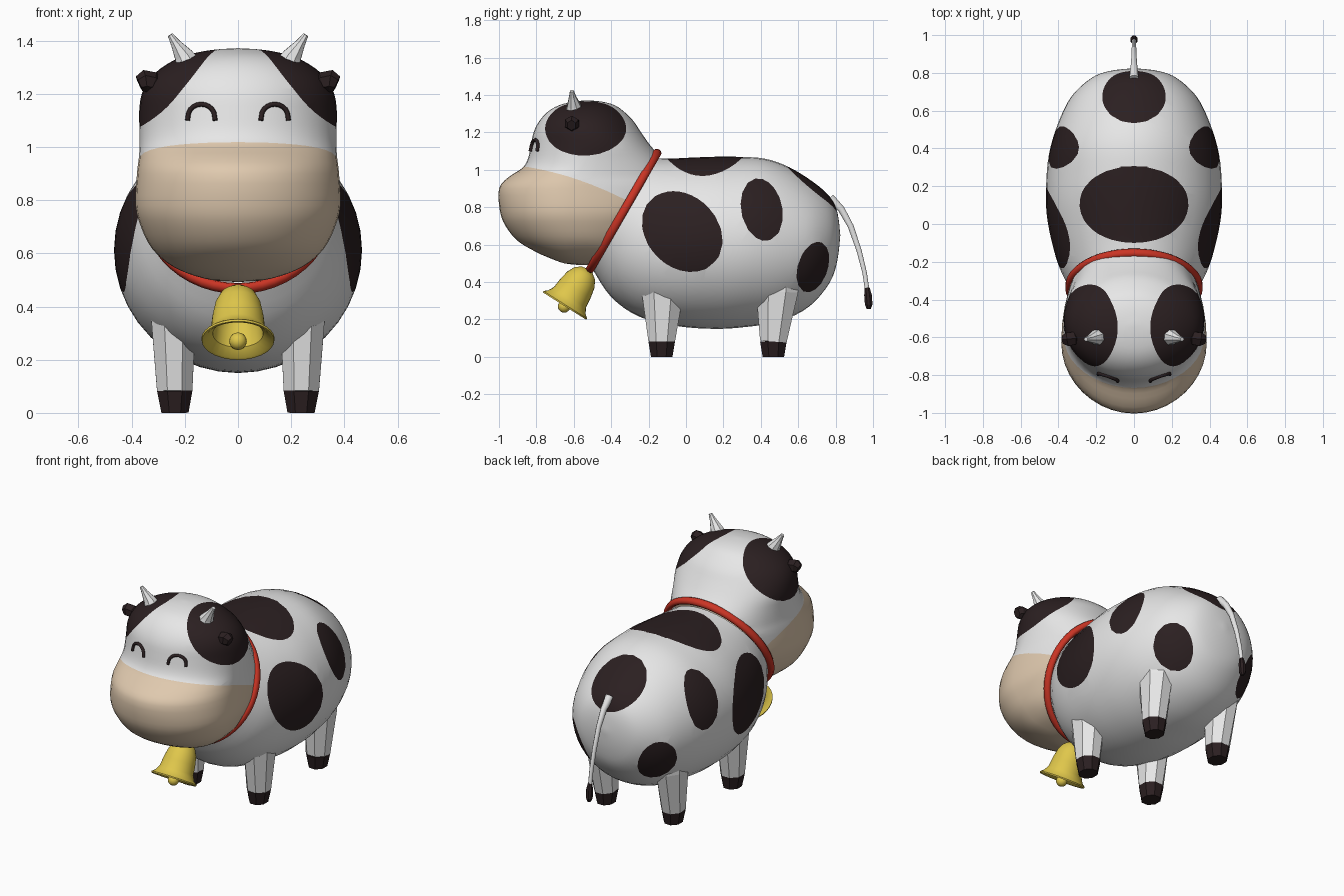
import bpy, bmesh, math
from mathutils import Vector as V

if "Cube" in bpy.data.objects:
    bpy.data.objects.remove(bpy.data.objects["Cube"])

def material(name, r, g, b):
    m = bpy.data.materials.new(name)
    m.diffuse_color = (r, g, b, 1)
    m.use_nodes = True
    m.node_tree.nodes["Principled BSDF"].inputs["Base Color"].default_value = m.diffuse_color
    return m

WHITE = material("white_hide", .86, .86, .86)
DARK = material("dark_brown", .024, .014, .015)
BEIGE = material("beige_muzzle", .74, .585, .425)
RED = material("red_collar", .60, .035, .018)
YELLOW = material("yellow_bell", .74, .57, .07)

def skin(rows, closed=False):
    """Bridge equal rings of points into a mesh, capping open ends."""
    bm = bmesh.new()
    rings = [[bm.verts.new(p) for p in r] for r in rows]
    n = len(rings[0])
    for i in range(len(rings) - (0 if closed else 1)):
        a, b = rings[i], rings[(i + 1) % len(rings)]
        for k in range(n):
            bm.faces.new((a[k], a[(k + 1) % n], b[(k + 1) % n], b[k]))
    if not closed:
        bm.faces.new(rings[0])
        bm.faces.new(rings[-1])
    bmesh.ops.remove_doubles(bm, verts=bm.verts, dist=1e-5)
    bmesh.ops.recalc_face_normals(bm, faces=bm.faces)
    return bm

def finish(bm, name, mats, angle=None):
    me = bpy.data.meshes.new(name)
    bmesh.ops.recalc_face_normals(bm, faces=bm.faces)
    bm.to_mesh(me)
    bm.free()
    for m in mats:
        me.materials.append(m)
    ob = bpy.data.objects.new(name, me)
    bpy.context.collection.objects.link(ob)
    if angle:
        bpy.ops.object.select_all(action='DESELECT')
        ob.select_set(True)
        bpy.context.view_layer.objects.active = ob
        bpy.ops.object.shade_smooth_by_angle(angle=math.radians(angle))
    return ob

def spline(keys, sub):
    """Catmull-Rom rows through the key rows."""
    out = []
    for i in range(len(keys) - 1):
        p = [keys[max(0, min(len(keys) - 1, i + k))] for k in (-1, 0, 1, 2)]
        for s in range(sub):
            t = s / sub
            out.append([.5 * (2*b + (c-a)*t + (2*a-5*b+4*c-d)*t*t + (3*b-a-3*c+d)*t**3)
                        for a, b, c, d in zip(*p)])
    return out + [list(keys[-1])]

def loft(keys, point, segs, sub=1):
    rows = spline(keys, sub) if sub > 1 else keys
    return skin([[point(r, 2 * math.pi * k / segs) for k in range(segs)] for r in rows])

def tube(path, radii, ref, sides, closed=False):
    """Sweep an ellipse (radius along ref, radius across) along a path."""
    path, ref, n, rows = [V(p) for p in path], V(ref), len(path), []
    for i, p in enumerate(path):
        nxt = path[(i + 1) % n] if closed else path[min(i + 1, n - 1)]
        prv = path[i - 1] if closed else path[max(i - 1, 0)]
        t = (nxt - prv).normalized()
        u = (ref - t * ref.dot(t)).normalized()
        w = t.cross(u)
        ru, rw = radii[i % len(radii)]
        rows.append([p + u * ru * math.cos(a) + w * rw * math.sin(a)
                     for a in [2 * math.pi * (k + .5) / sides for k in range(sides)]])
    return skin(rows, closed)

def paint(bm, f, index):
    """Cut the surface where f = 0 and colour the side with f < 0."""
    val = {v: f(v.co) for v in bm.verts}
    new = []
    for e in list(bm.edges):
        a, b = val[e.verts[0]], val[e.verts[1]]
        if a * b < 0:
            new.append(bmesh.utils.edge_split(e, e.verts[0], a / (a - b))[1])
    bmesh.ops.connect_verts(bm, verts=new)
    for face in bm.faces:
        if f(face.calc_center_median()) < 0:
            face.material_index = index

def side_spot(cy, cz, ra, rb, deg):
    c, s = math.cos(math.radians(deg)), math.sin(math.radians(deg))
    return lambda p: math.hypot(((p.y-cy)*c + (p.z-cz)*s) / ra, ((p.z-cz)*c - (p.y-cy)*s) / rb) - 1

def ball_spot(cx, cy, cz, rx, ry, rz):
    return lambda p: V(((abs(p.x)-cx)/rx, (p.y-cy)/ry, (p.z-cz)/rz)).length - 1

# body: tilted elliptical rings (top y, top z, bottom y, bottom z, half width)
body_keys = [(-.15, 1.06, -.50, .47, .33), (-.08, 1.06, -.40, .32, .385), (.02, 1.065, -.25, .215, .43),
             (.15, 1.07, -.05, .165, .462), (.27, 1.07, .15, .15, .465), (.42, 1.06, .32, .16, .45),
             (.55, 1.015, .50, .19, .405), (.68, .935, .66, .27, .335), (.77, .855, .77, .40, .23),
             (.81, .77, .81, .52, .13), (.825, .65, .825, .65, 0)]

def body_point(r, a):
    ty, tz, by, bz, w = r
    c = math.cos(a) / 2
    return V((w * math.sin(a), (ty+by)/2 + (ty-by)*c, (tz+bz)/2 + (tz-bz)*c))

bm = loft(body_keys, body_point, 40, 4)
for spot in (side_spot(-.02, .67, .24, .19, 135), side_spot(.405, .787, .17, .11, 102),
             side_spot(.678, .48, .14, .08, 72), ball_spot(0, .69, .915, .17, .19, .19),
             ball_spot(0, .103, 1.05, .30, .203, .3)):
    paint(bm, spot, 1)
finish(bm, "body", (WHITE, DARK), 60)

# head: horizontal slices (z, front y, widest y, back y, half width), cut off at the collar
head_keys = [(.492, -.58, -.55, -.50, 0), (.50, -.65, -.55, -.40, .10), (.525, -.72, -.58, -.25, .19),
             (.56, -.80, -.60, -.10, .26), (.62, -.90, -.60, -.15, .325), (.70, -.965, -.62, -.08, .365),
             (.78, -.995, -.63, -.01, .385), (.90, -1.0, -.61, 0, .38), (.96, -.95, -.58, -.05, .373),
             (1.01, -.875, -.55, -.09, .37), (1.06, -.845, -.53, -.13, .37), (1.13, -.83, -.51, -.19, .372),
             (1.20, -.815, -.52, -.24, .362), (1.26, -.785, -.53, -.28, .33), (1.31, -.74, -.53, -.33, .27),
             (1.345, -.68, -.53, -.38, .195), (1.365, -.60, -.53, -.45, .10), (1.372, -.53, -.53, -.53, 0)]

def head_point(r, a):
    z, f, m, b, w = r
    c = math.cos(a)
    return V((w * math.sin(a), m + ((b - m) if c > 0 else (m - f)) * c, z))

bm = loft(head_keys, head_point, 40, 3)
NORMAL = V((0, .866, -.5))
bmesh.ops.bisect_plane(bm, geom=bm.verts[:] + bm.edges[:] + bm.faces[:], plane_co=(0, -.333, .78),
                       plane_no=NORMAL, clear_outer=True)
paint(bm, lambda p: p.z - 1.02 + .14 * (p.y + .88) + .33 * (p.y + .88) ** 2, 1)
paint(bm, ball_spot(.30, -.54, 1.25, .28, .23, .18), 2)
finish(bm, "head", (WHITE, BEIGE, DARK), 60)

# collar
ring = []
for k in range(48):
    a = 2 * math.pi * k / 48
    ring.append((.345 * math.sin(a), -.333 + .18 * math.cos(a), .78 + .312 * math.cos(a)))
finish(tube(ring, [(.024, .02)], NORMAL, 8, True), "collar", (RED,), 60)

# bell: hollow turned profile (radius, height above the mouth) on a tilted axis
MOUTH, AXIS = V((0, -.65, .272)), V((0, .533, .846))
ACROSS = AXIS.cross(V((1, 0, 0)))

def bell_point(r, a):
    return MOUTH + AXIS * r[1] + V((1, 0, 0)) * r[0] * math.cos(a) + ACROSS * r[0] * math.sin(a)

bell_keys = [(0, .235), (.035, .228), (.065, .205), (.085, .165), (.096, .11), (.102, .055), (.118, .025),
             (.138, .008), (.136, 0), (.125, .002), (.095, .03), (.088, .09), (.06, .17), (0, .19)]
finish(loft(bell_keys, bell_point, 28), "bell", (YELLOW,), 40)
bm = bmesh.new()
bmesh.ops.create_uvsphere(bm, u_segments=16, v_segments=10, radius=.033)
bmesh.ops.translate(bm, verts=bm.verts, vec=MOUTH - AXIS * .003)
finish(bm, "bell_clapper", (YELLOW,), 60)

# tail and tuft
finish(tube([(0, .77, .85), (0, .83, .79), (0, .88, .70), (0, .925, .57), (0, .955, .45), (0, .97, .35)],
            [(.026, .026), (.019, .02), (.015, .017), (.013, .015), (.012, .013), (.012, .013)],
            (1, 0, 0), 8), "tail", (WHITE,), 60)
finish(tube([(0, .968, .37), (0, .973, .33), (0, .977, .28), (0, .977, .257)],
            [(.013, .015), (.02, .022), (.02, .022), (.01, .012)], (1, 0, 0), 8), "tail_tuft", (DARK,))

for s, side in ((1, "right"), (-1, "left")):
    # legs with hooves
    for y, part in ((-.13, "front"), (.467, "rear")):
        lean = .02 if part == "rear" else .005
        finish(tube([(s*.238, y, .083), (s*.243, y + lean, .35), (s*.243, y + lean, .46)],
                    [(.072, .077), (.09, .122), (.09, .125)], (1, 0, 0), 8),
               f"{part}_leg_{side}", (WHITE,))
        finish(tube([(s*.237, y, 0), (s*.238, y, .083)], [(.055, .062), (.072, .077)], (1, 0, 0), 8),
               f"{part}_hoof_{side}", (DARK,))
    # horn
    finish(tube([(s*.175, -.595, 1.285), (s*.205, -.60, 1.345), (s*.235, -.607, 1.39), (s*.255, -.61, 1.422)],
                [(.06, .06), (.038, .038), (.02, .02), (.011, .011)], (0, 1, 0), 8),
           f"horn_{side}", (WHITE,))
    # ear
    finish(tube([(s*.29, -.60, 1.225), (s*.32, -.605, 1.245), (s*.35, -.61, 1.248), (s*.372, -.612, 1.238)],
                [(.02, .02), (.038, .038), (.042, .042), (.026, .03)], (0, 1, 0), 6),
           f"ear_{side}", (DARK,))
    # closed, arched eye following the face
    arch = [(-.052, 1.1)] + [(-.05 * math.cos(math.pi * k / 10), 1.115 + .046 * math.sin(math.pi * k / 10))
                             for k in range(11)] + [(.052, 1.1)]
    path = [(s*(.138 + dx), -.512 - .322 * math.sqrt(1 - ((.138 + dx) / .372) ** 2) + (z - 1.13) * .2, z)
            for dx, z in arch]
    finish(tube(path, [(.012, .009)], (0, 1, 0), 6), f"eye_{side}", (DARK,), 70)
